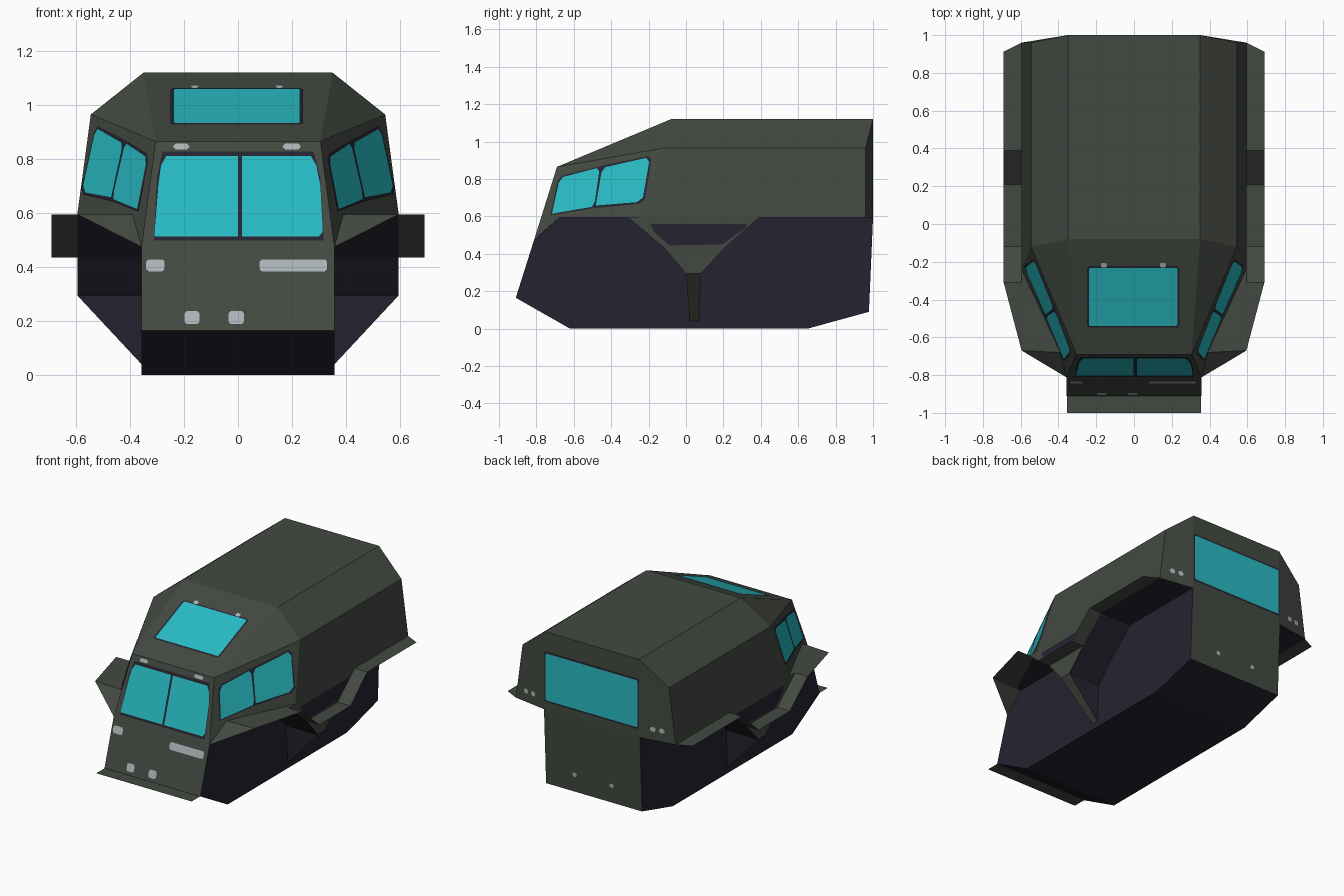
import bpy, bmesh
from mathutils import Vector

if "Cube" in bpy.data.objects:
    bpy.data.objects.remove(bpy.data.objects["Cube"])


def make_mat(name, r, g, b):
    m = bpy.data.materials.new(name)
    m.diffuse_color = [((c / 255 + 0.055) / 1.055) ** 2.4 for c in (r, g, b)] + [1]
    m.use_nodes = True
    m.node_tree.nodes["Principled BSDF"].inputs["Base Color"].default_value = m.diffuse_color
    return m


OLIVE = make_mat("olive_paint", 67, 73, 65)
NAVY = make_mat("dark_underbody", 37, 36, 48)
GLASS = make_mat("cyan_glass", 40, 187, 196)
LAMP = make_mat("pale_grey_lamp", 172, 180, 184)


def build(name, faces, mats, rule=None, mirror=True, recalc=True):
    """Mesh from faces given as point lists, optionally mirrored over x."""
    bm = bmesh.new()
    for f in faces:
        sides = [f, [(-x, y, z) for x, y, z in reversed(f)]] if mirror else [f]
        for s in sides:
            bm.faces.new([bm.verts.new(p) for p in s])
    bmesh.ops.remove_doubles(bm, verts=bm.verts, dist=1e-4)
    if recalc:
        bmesh.ops.recalc_face_normals(bm, faces=bm.faces)
    bm.normal_update()
    if rule:
        for f in bm.faces:
            f.material_index = rule(f.normal, f.calc_center_median())
    me = bpy.data.meshes.new(name)
    bm.to_mesh(me)
    bm.free()
    for m in mats:
        me.materials.append(m)
    ob = bpy.data.objects.new(name, me)
    bpy.context.collection.objects.link(ob)
    return ob


def prism(profile, x0, x1):
    """Faces of a y-z profile extruded along x."""
    n = len(profile)
    fs = [[(x, y, z) for y, z in profile] for x in (x0, x1)]
    for i in range(n):
        (ya, za), (yb, zb) = profile[i], profile[(i + 1) % n]
        fs.append([(x0, ya, za), (x1, ya, za), (x1, yb, zb), (x0, yb, zb)])
    return fs


# ---- lower hull between the wheels
hull = [(-.91, .165), (-.812, .475), (-.68, .595), (1, .595), (.978, .09), (.65, 0), (-.62, 0)]
build("lower_hull", prism(hull, -.357, .357), [OLIVE, NAVY],
      lambda n, c: int(abs(n.x) > .9 or n.z < -.2), mirror=False)

# ---- faceted upper body: key corners of the right half
a, d = (.357, -.812, .475), (.305, -.69, .865)
A, B, C = (.39, -.68, .595), (.595, -.24, .595), (.545, -.12, .965)
E, F = (.35, -.08, 1.12), (.35, 1, 1.12)
G, H, I = (.545, .96, .965), (.595, .96, .595), (.35, 1, .595)


def across(p, q):
    return [p, q, (-q[0], q[1], q[2]), (-p[0], p[1], p[2])]


half = [[a, A, B, C, d], [B, H, G, C], [d, C, E], [E, C, G, F], [F, G, H, I], [A, B, H, I]]
whole = [across(a, d), across(d, E), across(E, F), across(F, I), across(I, A), across(A, a)]
bodyfaces = half + [[(-x, y, z) for x, y, z in f] for f in half] + whole
build("upper_body", bodyfaces, [OLIVE, NAVY], lambda n, c: int(n.z < -.9), mirror=False)

# ---- side panels between the wheel arches
arch = [(-.31, .595), (-.12, .435), (0, .295), (.08, .295), (.21, .435), (.39, .595)]
build("arch_panel", prism(arch, .35, .595), [OLIVE, NAVY],
      lambda n, c: int(n.z < .5 and abs(n.x) < .5))

# ---- tapered fins under the panels
t = [(.595, 0, .295), (.595, .08, .295), (.357, .07, .04), (.357, .02, .04)]
k = [(.357, 0, .295), (.357, .08, .295)]
build("arch_fin", [t, [t[0], t[3], k[0]], [t[1], t[2], k[1]]], [OLIVE, NAVY],
      lambda n, c: int(abs(n.y) > .5))

# ---- thin fender sheets following the arches
path = [(-.31, .595), (-.12, .435), (.21, .435), (.39, .595)]
flare = [[(.595, y0, z0), (.69, y0, z0), (.69, y1, z1), (.595, y1, z1)]
         for (y0, z0), (y1, z1) in zip(path, path[1:])]
flare += [[(.595, .39, .595), (.69, .39, .595), (.69, .912, .595), H],
          [A, (.595, -.67, .595), (.69, -.31, .595), (.595, -.31, .595), B],
          [a, (.595, -.67, .595), A]]
build("fender", flare, [OLIVE])

# ---- front bumper lip
build("front_lip", [across((.355, -1, .165), (.355, -.91, .165))], [OLIVE], mirror=False)

# ---- painted plates: each surface maps 2D points onto a body facet
SURF = {
    "front": (lambda x, z: (x, -.91 + (z - .165) * .3143, z), (0, -.954, .3)),
    "roof": (lambda x, y: (x, y, .865 + (y + .69) * .418), (0, -.386, .923)),
    "cab": (lambda y, z: (.391 + .466 * (y + .68) - .2976 * (z - .595), y, z), (.875, -.408, .26)),
    "rear": (lambda x, z: (x, 1 if z > .595 else 1 - (.595 - z) * .0436, z), (0, 1, 0)),
    "corner": (lambda x, z: (x, 1 - .163 * (x - .35), z), (.16, .987, 0)),
    "panel": (lambda y, z: (.595, y, z), (1, 0, 0)),
}


def plate(name, surf, pts, mat, off=.005, mirror=False):
    fn, n = SURF[surf]
    n = Vector(n)
    p = [Vector(fn(*q)) + n * off for q in pts]
    if (p[1] - p[0]).cross(p[2] - p[1]).dot(n) < 0:
        p.reverse()
    build(name, [[tuple(v) for v in p]], [mat], mirror=mirror, recalc=False)


def rect(x0, x1, z0, z1, c=.012):
    return [(x0 + c, z0), (x1 - c, z0), (x1, z0 + c), (x1, z1 - c),
            (x1 - c, z1), (x0 + c, z1), (x0, z1 - c), (x0, z0 + c)]


# windscreen: dark frame and two panes
plate("windscreen_frame", "front",
      [(-.312, .497), (.318, .497), (.305, .73), (.28, .828), (-.28, .828), (-.3, .73)], NAVY, .0025)
plate("windscreen_left", "front",
      [(-.31, .512), (0, .512), (0, .81), (-.265, .81), (-.285, .775), (-.295, .7)], GLASS)
plate("windscreen_right", "front",
      [(.014, .512), (.3, .512), (.314, .53), (.305, .7), (.29, .775), (.27, .81), (.014, .81)], GLASS)

# roof window
plate("roof_window_frame", "roof", rect(-.25, .24, -.547, -.222), NAVY, .0025)
plate("roof_window", "roof", rect(-.238, .23, -.537, -.232, .006), GLASS)

# cab side windows
plate("side_window_frame", "cab",
      [(-.725, .605), (-.5, .642), (-.25, .667), (-.218, .69), (-.185, .9), (-.2, .922),
       (-.45, .87), (-.66, .818), (-.685, .79)], NAVY, .0025, True)
plate("side_window_front", "cab",
      [(-.715, .613), (-.5, .65), (-.485, .68), (-.462, .84), (-.475, .857), (-.655, .81), (-.678, .78)],
      GLASS, .005, True)
plate("side_window_rear", "cab",
      [(-.48, .657), (-.26, .675), (-.228, .7), (-.195, .89), (-.21, .912), (-.43, .862), (-.45, .835)],
      GLASS, .005, True)

# rear window
plate("rear_window_frame", "rear", rect(-.35, .35, .65, .99, .005), NAVY, .0025)
plate("rear_window", "rear", rect(-.342, .342, .662, .978, .008), GLASS)

# dark recess on the side panels
plate("side_recess", "panel",
      [(-.19, .56), (-.17, .515), (-.09, .445), (.195, .45), (.32, .54), (.325, .56)], NAVY, .004, True)

# lamps and small fittings
for i, r in enumerate([(-.342, -.27, .382, .428), (.078, .332, .382, .428),
                       (-.198, -.142, .187, .236), (-.035, .022, .187, .236),
                       (-.24, -.18, .834, .856), (.165, .232, .834, .856)]):
    plate(f"front_lamp_{i}", "front", rect(*r, c=.009), LAMP)
for x in (-.16, .153):
    plate("roof_hinge", "roof", rect(x - .016, x + .016, -.228, -.203, .006), LAMP, .006)
plate("rear_low_lamp", "rear", rect(.123, .153, .195, .222, .008), LAMP, .005, True)
for x in (.445, .505):
    plate("rear_corner_lamp", "corner", rect(x - .018, x + .018, .655, .687, .01), LAMP, .005, True)
